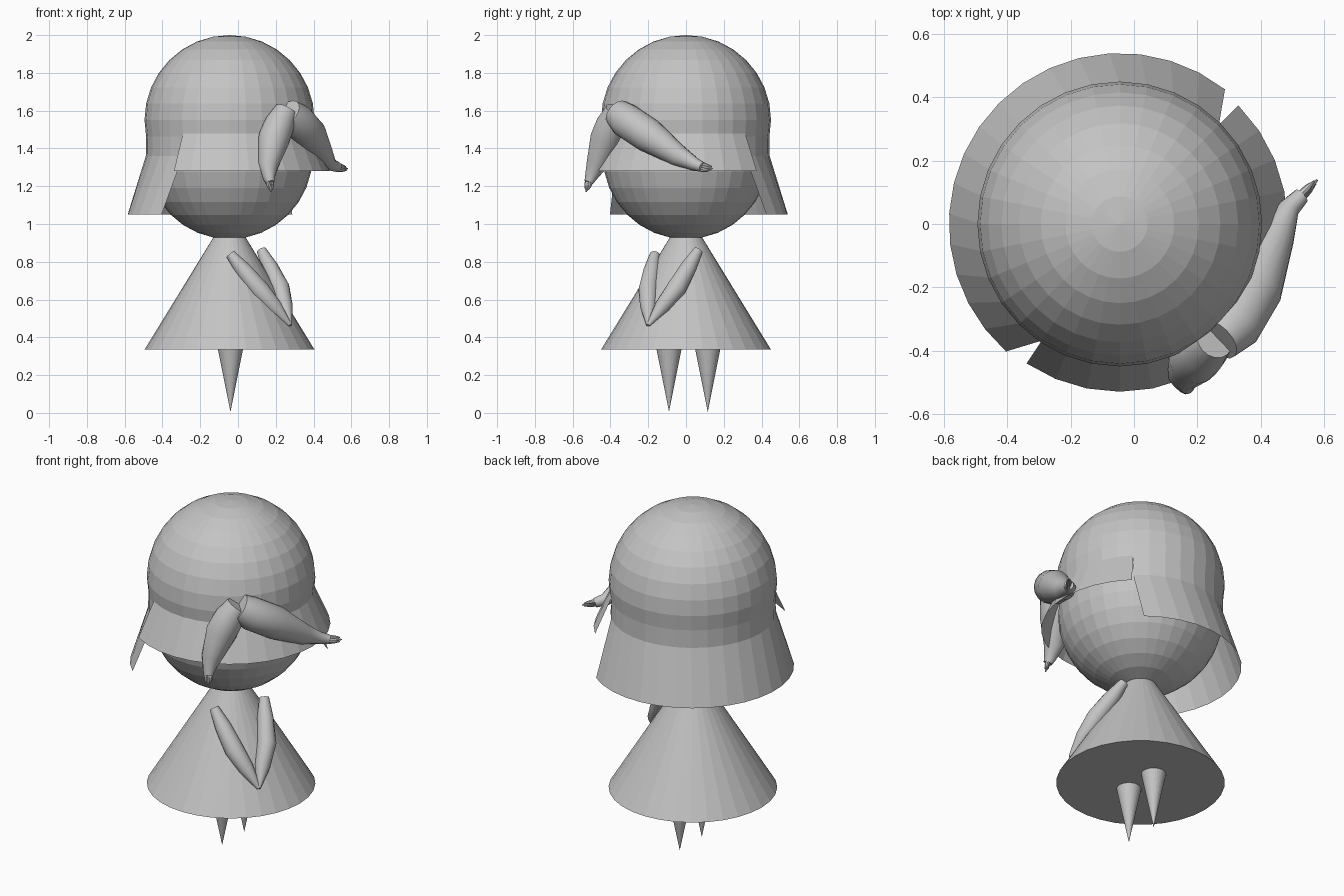
import bpy, bmesh, math
from mathutils import Vector

if "Cube" in bpy.data.objects:
    bpy.data.objects.remove(bpy.data.objects["Cube"])

CX = -0.045          # shared axis of head, hair and body
SEG = 32
STEP = 360 / SEG

grey = bpy.data.materials.new("plain grey")
grey.diffuse_color = (0.55, 0.55, 0.55, 1)
grey.use_nodes = True
grey.node_tree.nodes["Principled BSDF"].inputs["Base Color"].default_value = grey.diffuse_color


def finish(bm, name, smooth=False, fix=True):
    if fix:
        bmesh.ops.recalc_face_normals(bm, faces=bm.faces[:])
    me = bpy.data.meshes.new(name)
    bm.to_mesh(me)
    bm.free()
    me.materials.append(grey)
    ob = bpy.data.objects.new(name, me)
    bpy.context.collection.objects.link(ob)
    if smooth:
        bpy.ops.object.select_all(action='DESELECT')
        ob.select_set(True)
        bpy.context.view_layer.objects.active = ob
        bpy.ops.object.shade_smooth_by_angle(angle=math.radians(30))
    return ob


def polar(r, deg, z):
    a = math.radians(deg)
    return Vector((CX + r * math.cos(a), r * math.sin(a), z))


def shell(name, rows, closed):
    """Open sheet around the axis; each row is (radius, z, start angle, end angle, steps)."""
    bm = bmesh.new()
    grid = []
    for r, z, a0, a1, n in rows:
        count = n if closed else n + 1
        grid.append([bm.verts.new(polar(r, a0 + (a1 - a0) * i / n, z)) for i in range(count)])
    for up, lo in zip(grid, grid[1:]):
        m = len(up)
        for i in range(m if closed else m - 1):
            j = (i + 1) % m
            bm.faces.new((up[i], lo[i], lo[j], up[j]))
    bmesh.ops.remove_doubles(bm, verts=bm.verts[:], dist=1e-5)
    return finish(bm, name, fix=False)


def cone(name, x, y, z0, z1, r0, r1, seg=SEG):
    bm = bmesh.new()
    bmesh.ops.create_cone(bm, cap_ends=True, segments=seg, radius1=r0, radius2=r1, depth=z1 - z0)
    bmesh.ops.translate(bm, verts=bm.verts[:], vec=(x, y, (z0 + z1) / 2))
    return finish(bm, name)


def tube(name, pts, sides=16):
    """Capped tapered tube through (x, y, z, radius) points."""
    bm = bmesh.new()
    P = [Vector(p[:3]) for p in pts]
    rings = []
    for i, p in enumerate(P):
        d = (P[min(i + 1, len(P) - 1)] - P[max(i - 1, 0)]).normalized()
        u = d.cross(Vector((0, 0, 1))).normalized()
        v = d.cross(u)
        r = pts[i][3]
        rings.append([bm.verts.new(p + r * (u * math.cos(t) + v * math.sin(t)))
                      for t in (2 * math.pi * k / sides for k in range(sides))])
    for a, b in zip(rings, rings[1:]):
        for k in range(sides):
            j = (k + 1) % sides
            bm.faces.new((a[k], a[j], b[j], b[k]))
    bm.faces.new(rings[0])
    bm.faces.new(rings[-1])
    return finish(bm, name, smooth=True)


# Head
bm = bmesh.new()
bmesh.ops.create_uvsphere(bm, u_segments=SEG, v_segments=16, radius=0.44)
bmesh.ops.translate(bm, verts=bm.verts[:], vec=(CX, 0, 1.36))
finish(bm, "head")

# Hair: dome, flared fringe over the face, long flap round the back
dome = []
for k in range(10):
    t = math.radians(k * STEP)
    dome.append((0.45 * math.sin(t), 1.55 + 0.45 * math.cos(t), 0, 360, SEG))
shell("hair_dome", dome, True)

A0, A1 = 4 * STEP, 21 * STEP
shell("hair_fringe", [(0.443, 1.48, A1, A0 + 360, 15), (0.53, 1.28, A1, A0 + 360, 15)], False)
shell("hair_back", [(0.441, 1.47, A0, A1, 17), (0.443, 1.36, A0, A1, 17),
                    (0.54, 1.05, A0 + 7, A1 - 8, 17)], False)

# Dress and legs
cone("dress", CX, 0, 0.335, 1.06, 0.45, 0.005)
for name, y in (("leg_a", -0.09), ("leg_b", 0.115)):
    cone(name, -0.04, y, 0.005, 0.345, 0.0, 0.068)

# Arms: spindles from the shoulders to the joined hands
hand = Vector((0.275, -0.20, 0.465))
for name, shoulder, mid in (("arm_a", (-0.04, -0.165, 0.84), (0.115, -0.20, 0.65)),
                            ("arm_b", (0.125, 0.065, 0.86), (0.222, -0.05, 0.66))):
    s, m = Vector(shoulder), Vector(mid)
    tube(name, [(*s, 0.026), (*s.lerp(m, 0.45), 0.044), (*m, 0.052),
                (*m.lerp(hand, 0.5), 0.042), (*hand, 0.010)])

# Two big tapered locks beside the face, each with small split tips
locks = {
    "lock_right": [(0.265, -0.365, 1.59, 0.075), (0.31, -0.32, 1.55, 0.092),
                   (0.38, -0.20, 1.47, 0.092), (0.45, -0.04, 1.36, 0.058),
                   (0.49, 0.05, 1.315, 0.034), (0.53, 0.09, 1.30, 0.026)],
    "lock_front": [(0.255, -0.365, 1.60, 0.062), (0.22, -0.395, 1.53, 0.080),
                   (0.19, -0.425, 1.45, 0.084), (0.16, -0.475, 1.31, 0.054),
                   (0.163, -0.505, 1.245, 0.032), (0.168, -0.515, 1.22, 0.024)],
}
tips = {"lock_right": (0.58, 0.14, 1.293), "lock_front": (0.175, -0.528, 1.17)}
for name, pts in locks.items():
    tube(name, pts)
    base, tip = Vector(pts[-1][:3]), Vector(tips[name])
    d = (tip - base).normalized()
    side = d.cross(Vector((0.5, -0.5, 0.3))).normalized()
    for i, s in enumerate((-1, 0, 1)):
        o = side * s * 0.014
        end = tip + o * 0.8 - d * 0.012 * abs(s)
        tube(f"{name}_tip_{i}", [(*(base + o - d * 0.01), 0.013),
                                 (*((base + end) / 2 + o * 0.4), 0.011), (*end, 0.003)], 8)
